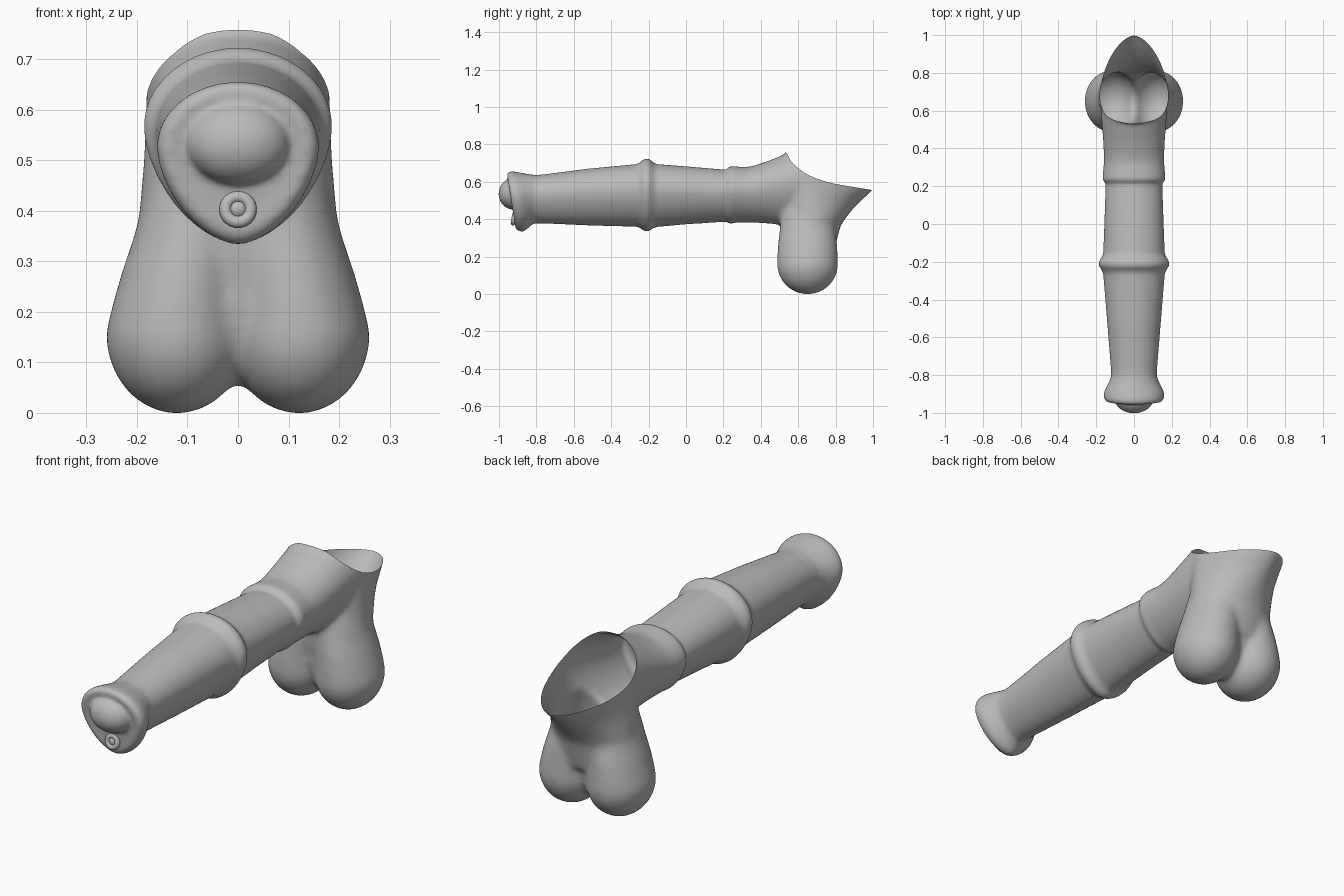
import bpy, bmesh, math
from mathutils import Vector

if "Cube" in bpy.data.objects:
    bpy.data.objects.remove(bpy.data.objects["Cube"])

grey = bpy.data.materials.new("plain_grey")
grey.diffuse_color = (0.5, 0.5, 0.5, 1)
grey.use_nodes = True
grey.node_tree.nodes["Principled BSDF"].inputs["Base Color"].default_value = grey.diffuse_color
N = 64


def lerp_table(table, t):
    """Linear lookup in rows whose first entry is the key."""
    if t <= table[0][0]:
        return table[0][1:]
    for a, b in zip(table, table[1:]):
        if t <= b[0]:
            f = (t - a[0]) / (b[0] - a[0])
            return [p + (q - p) * f for p, q in zip(a[1:], b[1:])]
    return table[-1][1:]


def spow(v, n):
    return math.copysign(abs(v) ** (2 / n), v)


def loft(bm, rings):
    """Closed skin through a list of rings."""
    rows = [[bm.verts.new(p) for p in r] for r in rings]
    for a, b in zip(rows, rows[1:]):
        for i in range(N):
            j = (i + 1) % N
            bm.faces.new((a[i], a[j], b[j], b[i]))
    bm.faces.new(rows[0][::-1])
    bm.faces.new(rows[-1])


def ellipsoid(bm, centre, radii):
    vs = bmesh.ops.create_uvsphere(bm, u_segments=48, v_segments=32, radius=1)["verts"]
    for v in vs:
        v.co = Vector([c + r * p for c, r, p in zip(centre, radii, v.co)])


def add_object(name, bm):
    me = bpy.data.meshes.new(name)
    bm.to_mesh(me)
    bm.free()
    ob = bpy.data.objects.new(name, me)
    bpy.context.collection.objects.link(ob)
    me.materials.clear()
    me.materials.append(grey)
    for p in me.polygons:
        p.use_smooth = True
    return ob


bm = bmesh.new()

# shaft: y, top z, bottom z, half width, tilt
shaft = [
    (-0.935, .600, .400, .105, -.16), (-0.940, .636, .356, .140, -.16),
    (-0.932, .650, .340, .154, -.16), (-0.915, .656, .333, .161, -.16),
    (-0.895, .654, .334, .160, -.14), (-0.87, .648, .345, .150, -.10),
    (-0.84, .641, .364, .134, -.05), (-0.81, .636, .377, .122, 0),
    (-0.77, .638, .377, .122, 0), (-0.52, .670, .366, .142, 0),
    (-0.265, .694, .359, .163, 0), (-0.245, .703, .352, .170, 0),
    (-0.228, .719, .338, .183, 0), (-0.21, .724, .333, .188, 0),
    (-0.192, .719, .338, .183, 0), (-0.175, .702, .352, .170, 0),
    (-0.155, .694, .358, .163, 0), (0.0, .682, .372, .157, 0),
    (0.215, .664, .386, .150, 0), (0.225, .676, .379, .161, 0),
    (0.24, .683, .376, .167, 0), (0.27, .681, .381, .164, 0),
    (0.32, .678, .381, .160, 0), (0.36, .685, .380, .160, 0),
    (0.43, .708, .376, .163, 0), (0.54, .752, .365, .172, 0),
    (0.65, .790, .360, .178, 0)]
rings = []
for y, top, bot, hw, k in shaft:
    zc = bot + .6 * (top - bot)
    ring = []
    for i in range(N):
        a = 2 * math.pi * i / N
        c, s = math.cos(a), math.sin(a)
        n = 2 if s > 0 else 1.7
        x = hw * spow(c, n)
        z = (top - zc if s > 0 else zc - bot) * spow(s, n)
        ring.append((x, y + k * z, zc + z))
    rings.append(ring)
loft(bm, rings)

# rounded dome on the end face
ellipsoid(bm, (0, -.925, .535), (.103, .077, .083))

# upright base: z, half width, front y, rear y
base = [(.22, .17, .53, .79), (.30, .195, .515, .81), (.36, .198, .51, .825),
        (.40, .196, .51, .85), (.45, .191, .51, .89), (.50, .187, .51, .94),
        (.56, .184, .515, 1.007), (.65, .181, .52, 1.08), (.80, .175, .54, 1.15)]
rings = []
for z, hw, y0, y1 in base:
    n = 2 - .4 * min(1, max(0, (z - .34) / .16))
    ring = []
    for i in range(N):
        a = 2 * math.pi * i / N
        c, s = math.cos(a), math.sin(a)
        m = n if s > 0 else 2
        ring.append((hw * spow(c, m), .67 + (y1 - .67 if s > 0 else .67 - y0) * spow(s, m), z))
    rings.append(ring)
loft(bm, rings)

# twin lower lobes: z, centre x, x radius, y radius
lobe = [(.16, .121, .141, .163), (.22, .115, .132, .161), (.28, .105, .125, .157),
        (.34, .090, .119, .150), (.42, .075, .112, .140), (.50, .060, .105, .12)]
for side in (-1, 1):
    rings = []
    for k in range(30):
        if k < 14:
            t = math.radians(4 + 86 * k / 13)
            z, f = .16 * (1 - math.cos(t)) - .002, math.sin(t)
        else:
            z, f = .16 + .34 * (k - 13) / 16, 1
        cx, rx, ry = lerp_table(lobe, z)
        rings.append([(side * cx + rx * f * math.cos(2 * math.pi * i / N),
                       .65 + ry * f * math.sin(2 * math.pi * i / N), z) for i in range(N)])
    loft(bm, rings)
# web between the lobes
ellipsoid(bm, (0, .65, .26), (.09, .128, .205))

bmesh.ops.recalc_face_normals(bm, faces=bm.faces)
tmp = add_object("solid_blend", bm)
mod = tmp.modifiers.new("blend", 'REMESH')
mod.mode = 'VOXEL'
mod.voxel_size = .007
deps = bpy.context.evaluated_depsgraph_get()
bm = bmesh.new()
bm.from_object(tmp, deps)
bpy.data.objects.remove(tmp)

# soften joins, more strongly around the base
for _ in range(5):
    bmesh.ops.smooth_vert(bm, verts=bm.verts, factor=.5, use_axis_x=True, use_axis_y=True, use_axis_z=True)
rear = [v for v in bm.verts if v.co.y > .33]
for _ in range(24):
    bmesh.ops.smooth_vert(bm, verts=rear, factor=.5, use_axis_x=True, use_axis_y=True, use_axis_z=True)

# open the base along a curved rim: y, z
rim = [(-2, 3.3), (.54, .75), (.56, .712), (.58, .690), (.60, .672), (.63, .650),
       (.66, .633), (.70, .616), (.75, .600), (.80, .588), (.90, .571), (1.0, .555), (1.3, .52)]
for v in bm.verts:
    v.co.z -= lerp_table(rim, v.co.y)[0]
bmesh.ops.bisect_plane(bm, geom=bm.verts[:] + bm.edges[:] + bm.faces[:],
                       plane_co=(0, 0, 0), plane_no=(0, 0, 1), clear_outer=True)
for v in bm.verts:
    v.co.z += lerp_table(rim, v.co.y)[0]
low = min(v.co.z for v in bm.verts)
for v in bm.verts:
    if v.co.z < .1:
        v.co.z -= low * (1 - v.co.z / .1)
add_object("body_shell", bm)

# small ring and bead below the dome
bm = bmesh.new()
rings = []
for i in range(32):
    a = 2 * math.pi * i / 32
    rings.append([bm.verts.new(((.025 + .012 * math.cos(b)) * math.cos(a),
                                -.921 - .012 * math.sin(b) + .16 * .025 * math.sin(a),
                                .403 + (.025 + .012 * math.cos(b)) * math.sin(a)))
                  for b in [2 * math.pi * j / 16 for j in range(16)]])
for i in range(32):
    for j in range(16):
        p, q, m = rings[i], rings[(i + 1) % 32], (j + 1) % 16
        bm.faces.new((p[j], q[j], q[m], p[m]))
ellipsoid(bm, (0, -.918, .403), (.018, .014, .018))
bmesh.ops.recalc_face_normals(bm, faces=bm.faces)
add_object("end_ring", bm)
